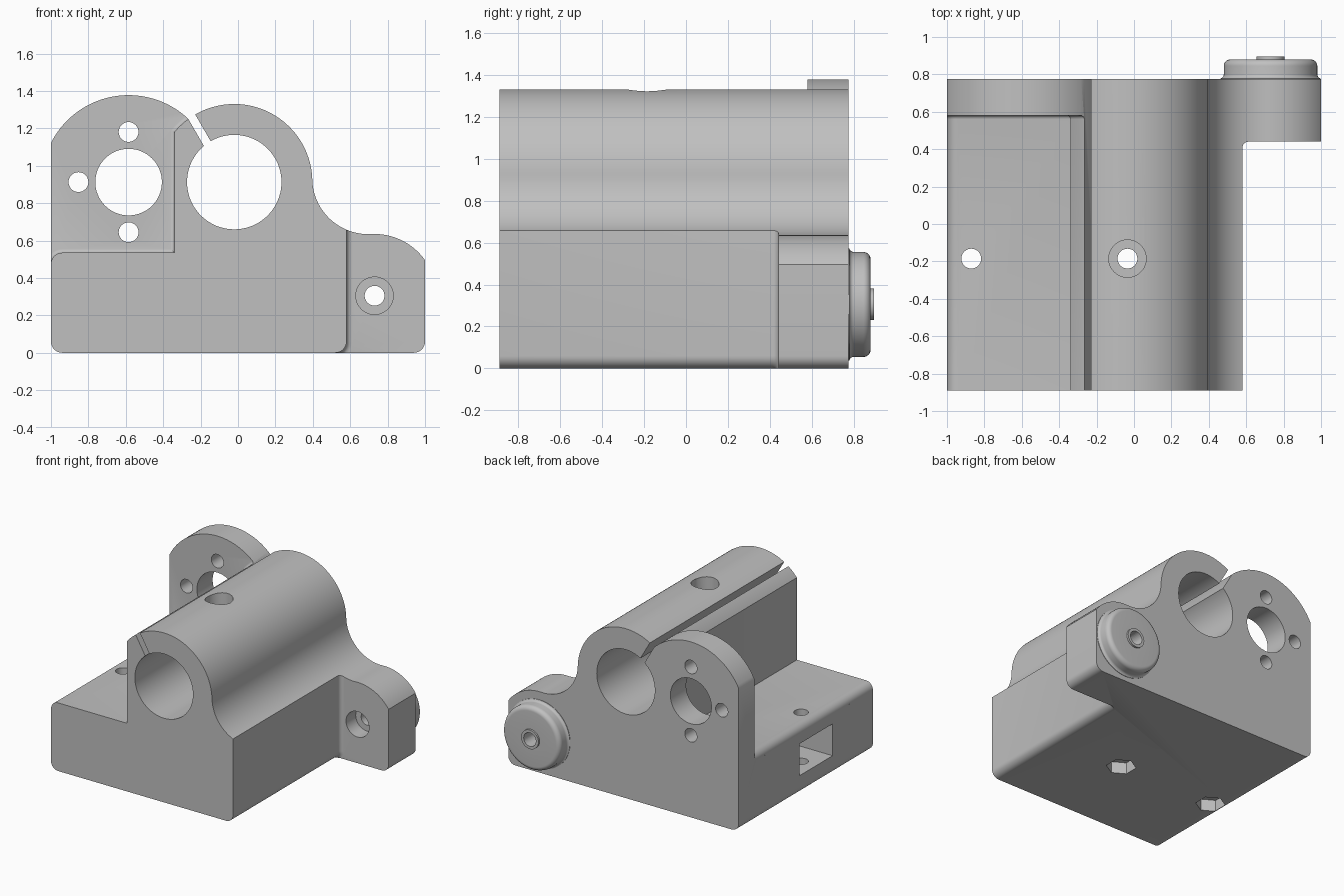
import bpy, bmesh, math
from mathutils import Vector, Matrix

if "Cube" in bpy.data.objects:
    bpy.data.objects.remove(bpy.data.objects["Cube"], do_unlink=True)

grey = bpy.data.materials.new("light_grey")
grey.use_nodes = True
colour = (0.53, 0.53, 0.53, 1)
grey.diffuse_color = colour
grey.node_tree.nodes["Principled BSDF"].inputs["Base Color"].default_value = colour

FRONT, BACK = -0.89, 0.775
TUBE, TUBE_R, BORE_R = (-0.02, 0.9125), 0.4175, 0.2525
FLANGE, FLANGE_R = (-0.585, 0.9125), 0.465
EAR, EAR_R = (0.73, 0.305), 0.33
SCREW_R, HEAD_R, SCREW_Y = 0.053, 0.1, -0.185


def arc(centre, r, a0, a1, n=8):
    angles = [math.radians(a0 + (a1 - a0) * i / n) for i in range(n + 1)]
    return [(centre[0] + r * math.cos(a), centre[1] + r * math.sin(a)) for a in angles]


def finish(name, bm):
    bmesh.ops.recalc_face_normals(bm, faces=bm.faces)
    mesh = bpy.data.meshes.new(name)
    bm.to_mesh(mesh)
    bm.free()
    mesh.materials.append(grey)
    obj = bpy.data.objects.new(name, mesh)
    bpy.context.collection.objects.link(obj)
    return obj


def prism(name, profile, y0, y1, fillet=0):
    """Extrude an x-z outline along y, rounding the far cap when asked."""
    bm = bmesh.new()
    face = bm.faces.new([bm.verts.new((x, y0, z)) for x, z in profile])
    ext = bmesh.ops.extrude_face_region(bm, geom=[face])
    moved = [v for v in ext["geom"] if isinstance(v, bmesh.types.BMVert)]
    bmesh.ops.translate(bm, verts=moved, vec=(0, y1 - y0, 0))
    bmesh.ops.recalc_face_normals(bm, faces=bm.faces)
    if fillet:
        rim = [e for e in bm.edges if all(abs(v.co.y - y1) < 1e-5 for v in e.verts)]
        bmesh.ops.bevel(bm, geom=rim, offset=fillet, segments=4, profile=0.5, affect='EDGES')
    return finish(name, bm)


def rod_y(name, centre, r, y0, y1, sides=48):
    return prism(name, arc(centre, r, 0, 360, sides)[:-1], y0, y1)


def rod_z(name, x, r, z0, z1, sides=48):
    bm = bmesh.new()
    bmesh.ops.create_cone(bm, cap_ends=True, segments=sides, radius1=r, radius2=r,
                          depth=z1 - z0, matrix=Matrix.Translation((x, SCREW_Y, (z0 + z1) / 2)))
    return finish(name, bm)


def combine(target, tool, operation='DIFFERENCE'):
    mod = target.modifiers.new(tool.name, 'BOOLEAN')
    mod.operation, mod.solver, mod.object = operation, 'EXACT', tool
    bpy.ops.object.select_all(action='DESELECT')
    bpy.context.view_layer.objects.active = target
    target.select_set(True)
    bpy.ops.object.modifier_apply(modifier=mod.name)
    bpy.data.objects.remove(tool, do_unlink=True)


# Full outline: base, ear, blend, bearing tube and motor flange
outline = (arc((-0.94, 0.06), 0.06, 180, 270)
           + arc((0.94, 0.06), 0.06, 270, 360)
           + arc(EAR, EAR_R, 35.1, 93, 16)
           + arc((0.697, 0.934), 0.3, 273, 181.7, 24)[1:-1]
           + arc(TUBE, TUBE_R, 1.7, 126, 40)
           + arc(FLANGE, FLANGE_R, 46.6, 153.2, 36)[1:])
block = prism("carriage_block", outline, FRONT, BACK)

# Space in front of the motor flange, above the ledge
ledge = ([(-1.2, 0.475)] + arc((-0.94, 0.475), 0.06, 180, 90)
         + [(-0.34, 0.535)] + arc(TUBE, TUBE_R, 140.04, 126)
         + [(-0.265, 1.6), (-1.2, 1.6)])
combine(block, prism("ledge_space", ledge, -1, 0.58, 0.02))

# Space in front of the ear, leaving the base with a rounded lower edge
side = ([(0.52, -0.2)] + arc((0.52, 0.06), 0.06, 270, 360)
        + [(0.58, 0.9), (1.2, 0.9), (1.2, -0.2)])
combine(block, prism("ear_space", side, -1, 0.44, 0.03))

# Rounded boss behind the ear
boss_profile = ([(0, 0.72), (0.267, 0.72)]
                + arc((0.272, 0.8), 0.022, 257, 180, 5)
                + arc((0.215, 0.845), 0.035, 0, 90)
                + [(0.075, 0.88), (0.075, 0.895), (0, 0.895)])
bm = bmesh.new()
verts = [bm.verts.new((EAR[0] + r, y, EAR[1])) for r, y in boss_profile]
edges = [bm.edges.new(pair) for pair in zip(verts, verts[1:])]
bmesh.ops.spin(bm, geom=verts + edges, cent=(EAR[0], 0, EAR[1]), axis=(0, 1, 0),
               angle=math.tau, steps=64)
bmesh.ops.remove_doubles(bm, verts=bm.verts, dist=1e-4)
combine(block, finish("rear_boss", bm), 'UNION')

# Bearing bore and clamping slit
combine(block, rod_y("bore", TUBE, BORE_R, -1, 1, 80))
along = Vector((-0.5, 0.866))
across = Vector((0.866, 0.5))
slit = [Vector(TUBE) + across * s + along * t
        for s, t in ((-0.044, 0.15), (0, 0.15), (0, 0.7), (-0.044, 0.7))]
combine(block, prism("slit", slit, -1, 1))

# Motor flange openings
combine(block, rod_y("shaft_hole", FLANGE, 0.178, 0.45, 1, 64))
for dx, dz in ((-0.268, 0), (0, 0.268), (0, -0.268)):
    centre = (FLANGE[0] + dx, FLANGE[1] + dz)
    combine(block, rod_y("flange_hole", centre, SCREW_R, 0.5, 1, 32))

# Ear screw hole with its recess
combine(block, rod_y("ear_hole", EAR, SCREW_R, 0.3, 1, 32))
combine(block, rod_y("ear_recess", EAR, HEAD_R, 0.3, 0.56))

# Pocket in the left-hand side wall
pocket = [(-1.2, 0.15), (-0.6, 0.15), (-0.6, 0.4), (-1.2, 0.4)]
combine(block, prism("side_pocket", pocket, SCREW_Y - 0.205, SCREW_Y + 0.205))

# Vertical screw holes, head access and hexagonal nut recesses
for x, top in ((-0.87, 0.8), (-0.035, 0.8)):
    combine(block, rod_z("screw_hole", x, SCREW_R, -0.1, top, 32))
    combine(block, rod_z("nut_recess", x, 0.108, -0.1, 0.09, 6))
combine(block, rod_z("head_access", -0.035, HEAD_R, 0.58, 1.6))

bpy.ops.object.select_all(action='DESELECT')
block.select_set(True)
bpy.context.view_layer.objects.active = block
bpy.ops.object.shade_smooth_by_angle(angle=math.radians(30))
